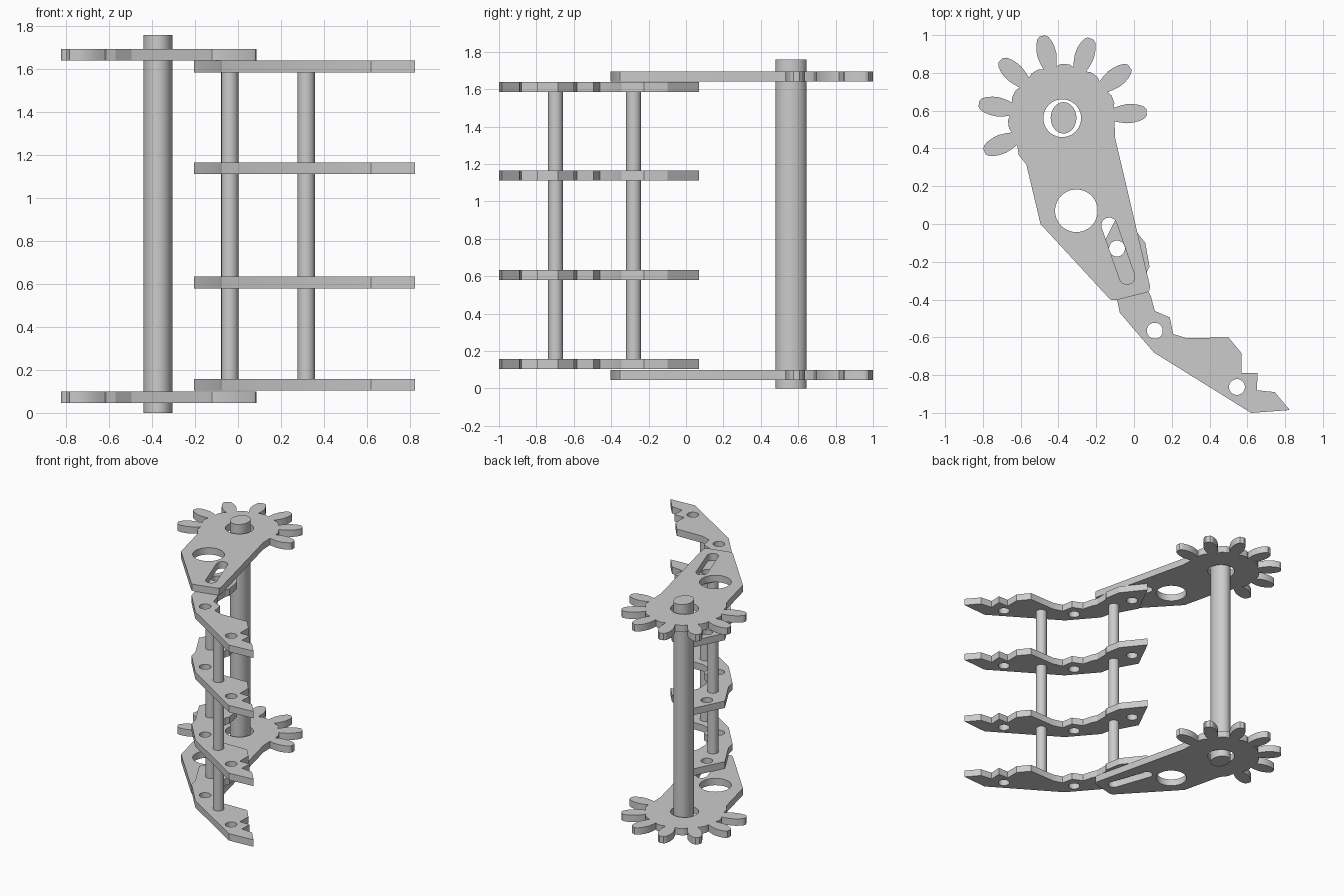
import bpy, bmesh
from math import sin, cos, pi, radians

if "Cube" in bpy.data.objects:
    bpy.data.objects.remove(bpy.data.objects["Cube"])

GEAR = (-0.38, 0.56)
THICK = 0.054


def circle(cx, cy, r, n=40):
    return [(cx + r * cos(2 * pi * i / n), cy + r * sin(2 * pi * i / n)) for i in range(n)]


def slot(a, b, r, n=12):
    # rounded slot between two centres, a above b
    from math import atan2
    t = atan2(a[1] - b[1], a[0] - b[0]) - pi / 2
    pts = []
    for k, c in enumerate((a, b)):
        for i in range(n + 1):
            w = t + pi * k + pi * i / n
            pts.append((c[0] + r * cos(w), c[1] + r * sin(w)))
    return pts


def plate_mesh(name, loops):
    # filled 2D curve with holes, turned into a clean mesh
    cu = bpy.data.curves.new(name + "_profile", 'CURVE')
    cu.dimensions = '2D'
    cu.fill_mode = 'BOTH'
    cu.extrude = THICK / 2
    for pts in loops:
        s = cu.splines.new('POLY')
        s.points.add(len(pts) - 1)
        for p, (x, y) in zip(s.points, pts):
            p.co = (x, y, 0, 1)
        s.use_cyclic_u = True
    tmp = bpy.data.objects.new(name + "_profile", cu)
    bpy.context.collection.objects.link(tmp)
    dg = bpy.context.evaluated_depsgraph_get()
    me = bpy.data.meshes.new_from_object(tmp.evaluated_get(dg))
    me.name = name
    bpy.data.objects.remove(tmp)
    bm = bmesh.new()
    bm.from_mesh(me)
    bmesh.ops.remove_doubles(bm, verts=bm.verts, dist=1e-5)
    bmesh.ops.recalc_face_normals(bm, faces=bm.faces)
    bm.to_mesh(me)
    bm.free()
    return me


def smooth(ob):
    bpy.ops.object.select_all(action='DESELECT')
    ob.select_set(True)
    bpy.context.view_layer.objects.active = ob
    bpy.ops.object.shade_smooth_by_angle(angle=radians(25))


def place(name, mesh, heights):
    for i, z in enumerate(heights):
        ob = bpy.data.objects.new(f"{name}_{i + 1}", mesh)
        ob.location.z = z
        bpy.context.collection.objects.link(ob)
        if i == 0:
            smooth(ob)


def rod(name, x, y, z0, z1, rx, ry):
    bpy.ops.mesh.primitive_cylinder_add(vertices=40, radius=1, depth=z1 - z0,
                                        location=(x, y, (z0 + z1) / 2))
    ob = bpy.context.object
    ob.name = name
    ob.scale = (rx, ry, 1)
    smooth(ob)


# Gear arm outline: seven petal teeth, then the tapering arm
half_tooth = [(0.275, 0.036), (0.31, 0.045), (0.345, 0.051), (0.38, 0.049),
              (0.41, 0.042), (0.435, 0.031), (0.448, 0.016)]
tooth = [(r, -w) for r, w in half_tooth] + [(w[0], w[1]) for w in reversed(half_tooth)]
outline = []
for k in range(7):
    a = radians(4 + 33.2 * k)
    for r, w in tooth:
        outline.append((GEAR[0] + r * cos(a) - w * sin(a), GEAR[1] + r * sin(a) + w * cos(a)))
    if k < 6:
        for d in (12, 16.6, 21):
            b = a + radians(d)
            outline.append((GEAR[0] + 0.287 * cos(b), GEAR[1] + 0.287 * sin(b)))
outline += [(-0.61, 0.365), (-0.57, 0.315), (-0.495, 0.0), (-0.135, -0.39), (-0.12, -0.402),
            (-0.095, -0.403), (0.065, -0.363), (0.082, -0.352), (0.085, -0.33), (-0.10, 0.455)]
gear_arm = plate_mesh("gear_arm", [outline, circle(*GEAR, 0.1), circle(-0.305, 0.07, 0.113),
                                   slot((-0.132, -0.007), (-0.037, -0.279), 0.041)])
place("gear_arm", gear_arm, (0.073, 1.668))

# Claw fingers with stepped gripping edge
claw = [(-0.075, 0.07), (0.02, -0.05), (0.06, -0.10), (0.082, -0.225), (0.07, -0.25),
        (0.07, -0.345), (0.09, -0.385), (0.11, -0.46), (0.19, -0.495), (0.207, -0.582),
        (0.28, -0.605), (0.50, -0.60), (0.57, -0.685), (0.57, -0.79), (0.655, -0.79),
        (0.65, -0.88), (0.745, -0.89), (0.825, -0.985), (0.62, -1.0), (0.105, -0.68),
        (-0.075, -0.47), (-0.09, -0.40), (-0.205, -0.19)]
finger = plate_mesh("claw_finger", [claw, circle(-0.09, -0.13, 0.042),
                                    circle(0.11, -0.565, 0.042), circle(0.545, -0.863, 0.042)])
place("claw_finger", finger, (0.131, 0.607, 1.139, 1.613))

# Main shaft and the two spacer rods
rod("main_shaft", -0.373, 0.562, 0.0, 1.76, 0.068, 0.083)
rod("spacer_rod_inner", -0.038, -0.28, 0.14, 1.605, 0.04, 0.04)
rod("spacer_rod_outer", 0.318, -0.697, 0.14, 1.605, 0.04, 0.04)
